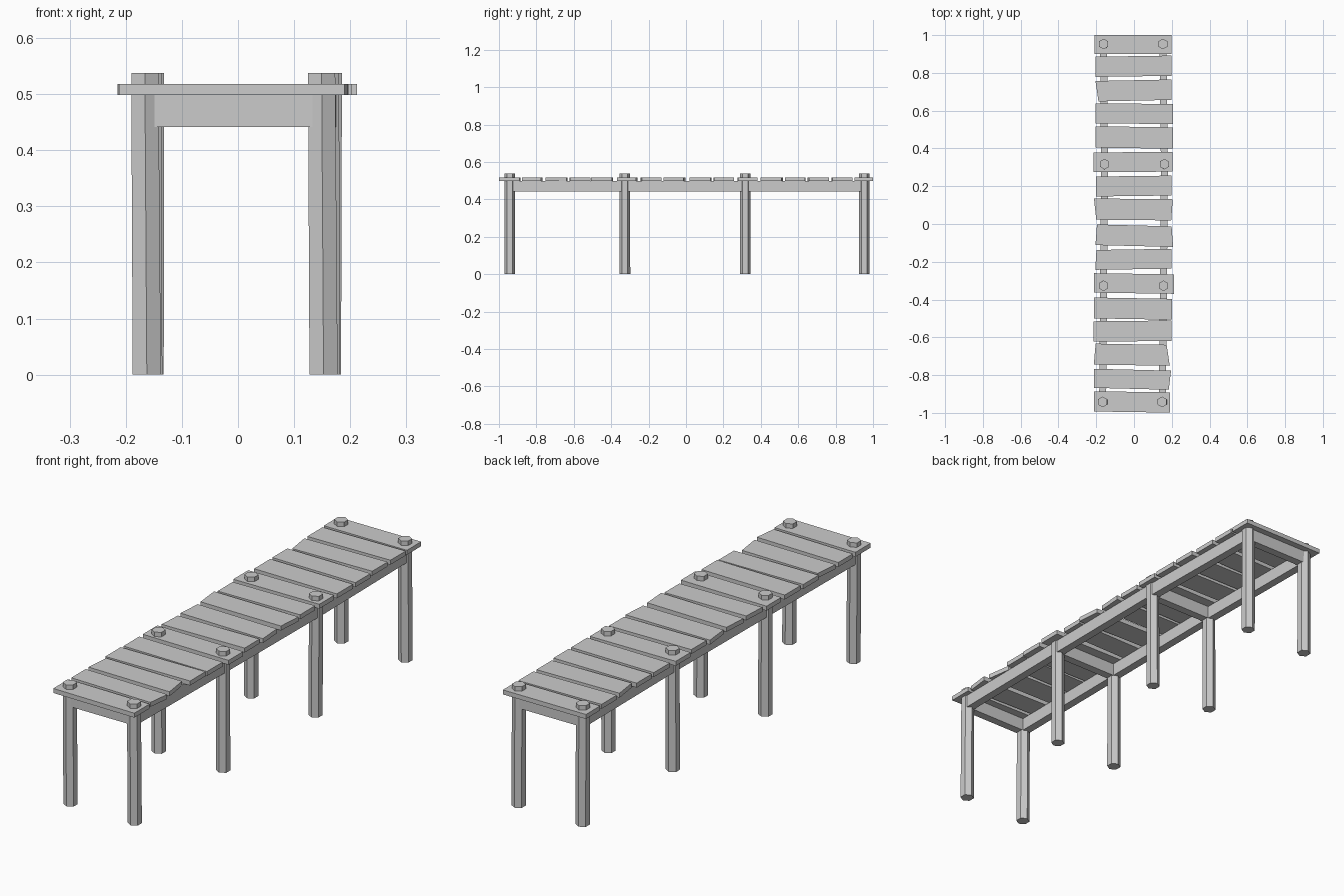
import bpy, math
from mathutils import Vector


def solid(name, bottom, top):
    """Closed prism between two matching rings of points."""
    n = len(bottom)
    faces = [list(range(n))[::-1], list(range(n, 2 * n))]
    faces += [[i, (i + 1) % n, n + (i + 1) % n, n + i] for i in range(n)]
    me = bpy.data.meshes.new(name)
    me.from_pydata(bottom + top, [], faces)
    ob = bpy.data.objects.new(name, me)
    bpy.context.collection.objects.link(ob)
    return ob


def slab(name, ring, z0, z1):
    return solid(name, [(x, y, z0) for x, y in ring], [(x, y, z1) for x, y in ring])


def beam(name, a, b, width=0.037, z0=0.441, z1=0.499):
    a, b = Vector(a), Vector(b)
    d = (b - a).normalized()
    n = Vector((d.y, -d.x)) * width / 2
    return slab(name, [tuple(p) for p in (a - n, a + n, b + n, b - n)][::-1], z0, z1)


def hexagon(x, y, z, r):
    return [(x + r * math.sin(-i * math.pi / 3), y + r * math.cos(i * math.pi / 3), z)
            for i in range(6)]


# Post rows: left x, right x, y
rows = [(-0.166, 0.149, -0.942), (-0.161, 0.156, -0.327),
        (-0.156, 0.161, 0.317), (-0.161, 0.153, 0.953)]

# Hexagonal posts poking through the deck
for xl, xr, y in rows:
    for side, x in (("left", xl), ("right", xr)):
        foot = -0.159 if side == "left" else 0.156
        solid(side + "_post", hexagon((x + foot) / 2, y, 0, 0.029),
              hexagon(x, y, 0.538, 0.028))
    # Cross beam joining the pair of posts
    beam("cross_beam", (xl, y), (xr, y))

# Long rails running from post to post
for (l0, r0, y0), (l1, r1, y1) in zip(rows, rows[1:]):
    beam("left_rail", (l0, y0), (l1, y1))
    beam("right_rail", (r0, y0), (r1, y1))

# Deck planks: left x, right x, centre y, depth, tilt, left skew, right skew
planks = [
    (-0.212, 0.190, -0.942, 0.110, -0.006, 0, 0),
    (-0.211, 0.190, -0.822, 0.106, -0.010, 0, 0.006),
    (-0.208, 0.181, -0.692, 0.114, -0.006, 0.005, -0.008),
    (-0.215, 0.198, -0.567, 0.110, 0.004, 0, 0),
    (-0.212, 0.202, -0.448, 0.114, -0.007, 0, 0),
    (-0.213, 0.212, -0.315, 0.106, -0.006, 0, 0),
    (-0.202, 0.198, -0.187, 0.108, 0.006, 0.003, 0),
    (-0.200, 0.203, -0.062, 0.114, -0.010, 0.004, -0.004),
    (-0.206, 0.201, 0.077, 0.114, -0.004, -0.006, 0.004),
    (-0.202, 0.199, 0.201, 0.108, 0.005, 0, 0),
    (-0.215, 0.205, 0.328, 0.106, 0.003, 0, 0),
    (-0.204, 0.206, 0.458, 0.116, -0.006, 0, 0),
    (-0.205, 0.206, 0.584, 0.108, -0.004, 0, 0),
    (-0.196, 0.199, 0.707, 0.112, 0.008, -0.008, 0),
    (-0.205, 0.199, 0.835, 0.110, 0.006, 0, 0),
    (-0.209, 0.199, 0.950, 0.100, 0.000, 0, 0),
]
for xl, xr, y, depth, tilt, sl, sr in planks:
    h, t = depth / 2 - abs(tilt) / 4, tilt / 2
    slab("plank", [(xl - sl, y - t - h), (xr - sr, y + t - h),
                   (xr + sr, y + t + h), (xl + sl, y - t + h)], 0.498, 0.518)
